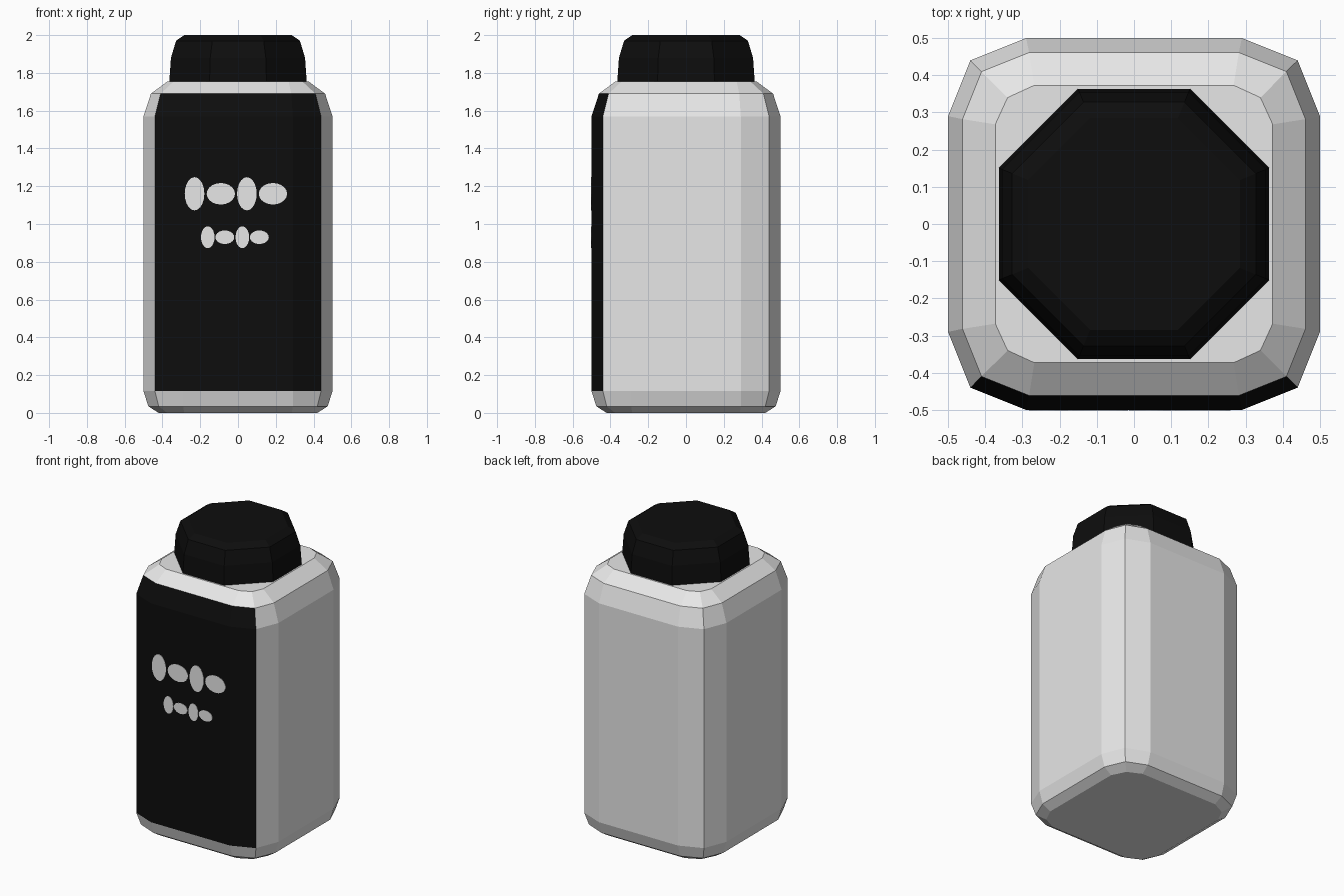
import bpy, bmesh, math

if "Cube" in bpy.data.objects:
    bpy.data.objects.remove(bpy.data.objects["Cube"])


def material(name, value):
    m = bpy.data.materials.new(name)
    m.diffuse_color = (value, value, value, 1)
    m.use_nodes = True
    m.node_tree.nodes["Principled BSDF"].inputs["Base Color"].default_value = m.diffuse_color
    return m


light = material("light grey", 0.8)
black = material("black", 0.004)


def make_object(name, bm, mats):
    bmesh.ops.recalc_face_normals(bm, faces=bm.faces)
    me = bpy.data.meshes.new(name)
    bm.to_mesh(me)
    bm.free()
    for m in mats:
        me.materials.append(m)
    ob = bpy.data.objects.new(name, me)
    bpy.context.collection.objects.link(ob)
    return ob


def loft(bm, rings):
    """Skin a stack of closed rings and cap both ends."""
    loops = [[bm.verts.new(p) for p in ring] for ring in rings]
    n = len(loops[0])
    for a, b in zip(loops, loops[1:]):
        for i in range(n):
            j = (i + 1) % n
            bm.faces.new((a[i], a[j], b[j], b[i]))
    bm.faces.new(loops[0][::-1])
    bm.faces.new(loops[-1])


def rounded_square(half, corner, flat, z):
    """Twelve-sided square with two-step corners."""
    quarter = [(half, flat), (corner, corner), (flat, half)]
    pts = []
    for _ in range(4):
        pts += [(x, y, z) for x, y in quarter]
        quarter = [(-y, x) for x, y in quarter]
    return pts


def ngon(n, rx, rz, phase=0.0):
    return [(rx * math.cos(phase + 2 * math.pi * i / n),
             rz * math.sin(phase + 2 * math.pi * i / n)) for i in range(n)]


# Bottle body, with the front band of faces coloured as the label
body = bmesh.new()
levels = [(0.0, 0.42, 0.375, 0.285), (0.035, 0.475, 0.42, 0.29),
          (0.115, 0.5, 0.44, 0.29), (1.57, 0.5, 0.44, 0.29),
          (1.69, 0.461, 0.41, 0.282), (1.755, 0.373, 0.34, 0.268)]
loft(body, [rounded_square(h, c, f, z) for z, h, c, f in levels])
body.normal_update()
bmesh.ops.recalc_face_normals(body, faces=body.faces)
for f in body.faces:
    z = f.calc_center_median().z
    if 0.115 < z < 1.69 and f.normal.y < -0.7:
        f.material_index = 1
make_object("bottle_body", body, [light, black])

# Octagonal cap
cap = bmesh.new()
k = 1 / math.cos(math.pi / 8)
profile = [(1.75, 0.364), (1.88, 0.355), (1.97, 0.328), (2.0, 0.285)]
loft(cap, [[(x, y, z) for x, y in ngon(8, r * k, r * k, math.pi / 8)]
           for z, r in profile])
make_object("bottle_cap", cap, [black])

# Oval marks on the label: two rows, alternating tall and wide
rows = [(1.16, [(-0.23, 0.052, 0.088), (-0.091, 0.075, 0.057),
                (0.047, 0.052, 0.088), (0.185, 0.075, 0.057)]),
        (0.93, [(-0.16, 0.036, 0.058), (-0.07, 0.05, 0.036),
                (0.023, 0.036, 0.058), (0.113, 0.05, 0.036)])]
marks = bmesh.new()
for z, ovals in rows:
    for cx, rx, rz in ovals:
        outline = ngon(20, rx, rz)
        loft(marks, [[(cx + x, y, z + dz) for x, dz in outline]
                     for y in (-0.499, -0.502)])
make_object("label_marks", marks, [light])
